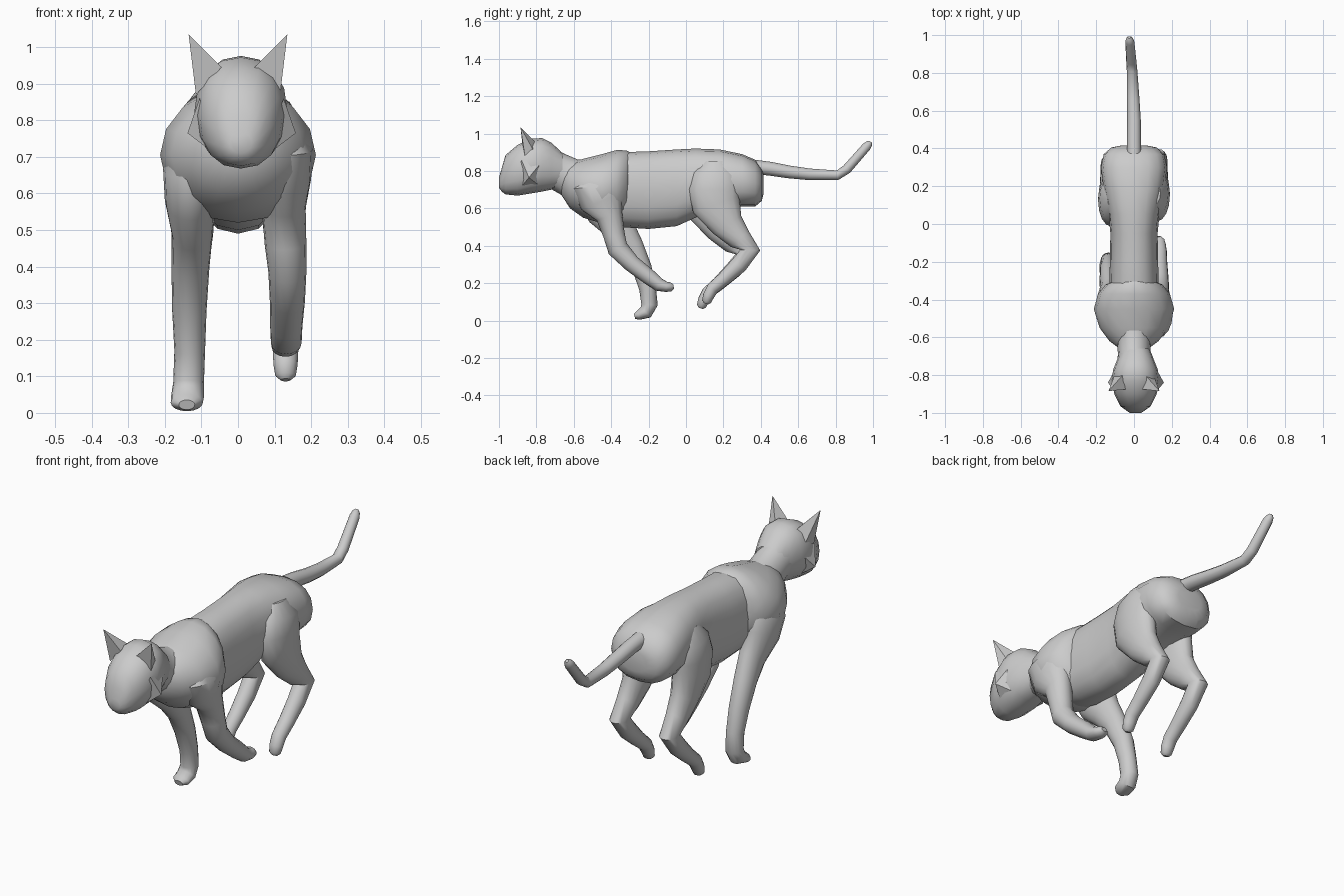
import bpy, bmesh
from math import cos, sin, pi, copysign
from mathutils import Vector


def finish(name, bm, angle=40):
    bmesh.ops.recalc_face_normals(bm, faces=bm.faces)
    mesh = bpy.data.meshes.new(name)
    bm.to_mesh(mesh)
    bm.free()
    ob = bpy.data.objects.new(name, mesh)
    bpy.context.collection.objects.link(ob)
    bpy.ops.object.select_all(action='DESELECT')
    ob.select_set(True)
    bpy.context.view_layer.objects.active = ob
    bpy.ops.object.shade_smooth_by_angle(angle=angle * pi / 180)
    return ob


def loft(name, stations, sides=16, upright=False, power=1.0):
    """Skin elliptical rings; each station is (x, y, z, half width, half depth)."""
    bm = bmesh.new()
    pts = [Vector(s[:3]) for s in stations]
    rings = []
    for i, (p, s) in enumerate(zip(pts, stations)):
        t = pts[min(i + 1, len(pts) - 1)] - pts[max(i - 1, 0)]
        t.x = 0
        across = Vector((1, 0, 0))
        up = Vector((0, 0, 1)) if upright else across.cross(t.normalized())
        ring = []
        for k in range(sides):
            c, d = cos(2 * pi * k / sides), sin(2 * pi * k / sides)
            c, d = copysign(abs(c) ** power, c), copysign(abs(d) ** power, d)
            ring.append(bm.verts.new(p + across * c * s[3] + up * d * s[4]))
        rings.append(ring)
    for a, b in zip(rings, rings[1:]):
        for k in range(sides):
            j = (k + 1) % sides
            bm.faces.new((a[k], a[j], b[j], b[k]))
    bm.faces.new(rings[0])
    bm.faces.new(rings[-1])
    return finish(name, bm)


def profile(name, rows, power=1.0, x=0.0):
    """Upright loft along y from rows of (y, top, bottom, half width)."""
    return loft(name, [(x, y, (t + b) / 2, w, (t - b) / 2) for y, t, b, w in rows],
                upright=True, power=power)


def hull(name, points):
    bm = bmesh.new()
    for p in points:
        bm.verts.new(p)
    bmesh.ops.convex_hull(bm, input=bm.verts)
    return finish(name, bm, 20)


# Torso with rump
profile("torso", [
    (-0.58, .84, .59, .09), (-0.50, .87, .54, .13), (-0.35, .90, .50, .13),
    (-0.20, .905, .49, .128), (-0.05, .915, .505, .125), (0.05, .92, .55, .135),
    (0.18, .915, .60, .16), (0.30, .89, .61, .175), (0.37, .86, .61, .16),
    (0.405, .81, .64, .12), (0.415, .78, .68, .07)], power=0.85)

# Chest and shoulder mass
profile("chest", [
    (-0.665, .81, .67, .07), (-0.62, .84, .60, .13), (-0.55, .865, .55, .182),
    (-0.45, .89, .52, .213), (-0.37, .912, .52, .19), (-0.32, .91, .55, .15),
    (-0.30, .90, .58, .10)])

# Neck
loft("neck", [(0, -0.54, .74, .11, .12), (0, -0.62, .765, .09, .105),
              (0, -0.69, .80, .085, .10), (0.005, -0.77, .83, .10, .11)])

# Head with blunt muzzle
profile("head", [
    (-1.0, .765, .71, .03), (-0.985, .815, .69, .052), (-0.965, .885, .675, .08),
    (-0.90, .94, .668, .112), (-0.83, .972, .68, .127), (-0.77, .976, .69, .118),
    (-0.72, .952, .70, .098), (-0.66, .895, .72, .075)], x=0.008, power=0.9)

# Cheek tufts and ears, one per side
for side, label in ((1, "right"), (-1, "left")):
    hull("cheek_tuft_" + label, [
        (0.01 + side * x, y, z) for x, y, z in
        ((.115, -.88, .86), (.148, -.84, .765), (.05, -.90, .69),
         (.11, -.77, .85), (.06, -.77, .71))])
    hull("ear_" + label, [
        (side * x, y, z) for x, y, z in
        ((.135, -.885, 1.035), (.045, -.875, .945), (.115, -.86, .87),
         (.105, -.805, .89), (.06, -.80, .95))])

# Front legs: right one folded back, left one planted
loft("front_leg_right", [
    (.10, -.47, .80, .05, .07), (.125, -.475, .72, .08, .13),
    (.128, -.45, .64, .072, .12), (.125, -.41, .56, .06, .072),
    (.13, -.385, .46, .057, .058), (.135, -.365, .385, .052, .056),
    (.135, -.29, .305, .048, .046), (.132, -.20, .235, .044, .042),
    (.132, -.145, .192, .042, .036), (.13, -.105, .18, .038, .027),
    (.128, -.08, .18, .032, .024), (.128, -.066, .182, .016, .012)])
loft("front_leg_left", [
    (-.11, -.47, .76, .05, .09), (-.125, -.45, .67, .08, .13),
    (-.13, -.42, .58, .07, .11), (-.125, -.35, .49, .056, .08),
    (-.13, -.29, .40, .052, .062), (-.133, -.235, .28, .047, .052),
    (-.132, -.205, .17, .042, .045), (-.135, -.195, .085, .042, .044),
    (-.138, -.215, .045, .045, .038), (-.14, -.255, .028, .044, .025),
    (-.14, -.275, .022, .022, .014)])

# Hind legs: same pose, left one slightly further forward
thigh_to_paw = [
    (.09, .15, .84, .05, .07), (.112, .15, .77, .07, .125), (.122, .14, .69, .068, .138),
    (.125, .15, .61, .065, .132), (.125, .21, .50, .057, .088),
    (.128, .275, .425, .05, .064), (.13, .332, .365, .046, .053),
    (.13, .27, .285, .042, .046), (.13, .19, .21, .038, .037),
    (.13, .13, .16, .035, .033), (.13, .108, .12, .033, .03),
    (.13, .098, .09, .028, .025), (.13, .094, .078, .014, .012)]
loft("hind_leg_right", [(x, y + .012, z + .012, w, d) for x, y, z, w, d in thigh_to_paw])
loft("hind_leg_left", [(-x, y - .015, z - .012, w, d) for x, y, z, w, d in thigh_to_paw])

# Tail
loft("tail", [
    (0, .34, .825, .038, .038), (0, .45, .812, .037, .037), (0, .55, .795, .036, .034),
    (-.004, .66, .782, .033, .031), (-.01, .81, .777, .028, .026),
    (-.014, .86, .81, .027, .026), (-.022, .965, .93, .024, .024),
    (-.024, .98, .947, .018, .018), (-.025, .988, .956, .008, .008)], sides=12)
